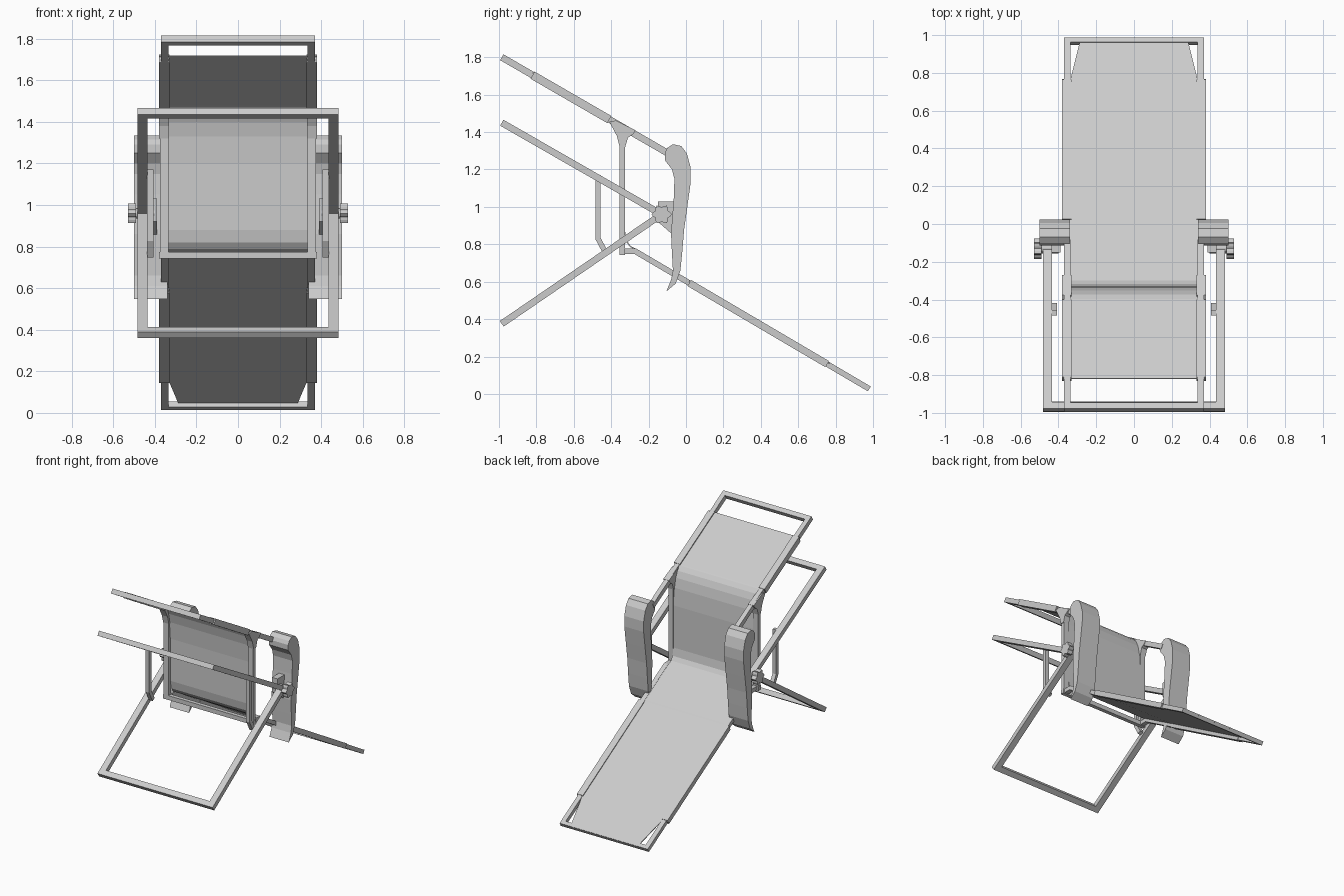
import bpy, bmesh, math
from mathutils import Vector

if "Cube" in bpy.data.objects:
    bpy.data.objects.remove(bpy.data.objects["Cube"])

grey = bpy.data.materials.new("light grey")
grey.use_nodes = True
colour = (0.6, 0.6, 0.6, 1)
grey.diffuse_color = colour
grey.node_tree.nodes["Principled BSDF"].inputs["Base Color"].default_value = colour


def finish(name, bm):
    bmesh.ops.recalc_face_normals(bm, faces=bm.faces)
    mesh = bpy.data.meshes.new(name)
    bm.to_mesh(mesh)
    bm.free()
    mesh.materials.append(grey)
    obj = bpy.data.objects.new(name, mesh)
    bpy.context.collection.objects.link(obj)
    return obj


def extrude(name, profile, x0, x1, mirror=True):
    """Extrude a (y, z) outline along x, on both sides if mirrored."""
    bm = bmesh.new()
    for s in ((1, -1) if mirror else (1,)):
        a = [bm.verts.new((s * x0, y, z)) for y, z in profile]
        b = [bm.verts.new((s * x1, y, z)) for y, z in profile]
        bm.faces.new(a)
        bm.faces.new(b[::-1])
        n = len(a)
        for i in range(n):
            bm.faces.new((a[i], a[(i + 1) % n], b[(i + 1) % n], b[i]))
    return finish(name, bm)


def beam(name, path, x0, x1, thick, mirror=True):
    """Mitred bar that follows a (y, z) path."""
    pts = [Vector(p) for p in path]
    left, right = [], []
    for i, p in enumerate(pts):
        d0 = (p - pts[i - 1]).normalized() if i else (pts[1] - p).normalized()
        d1 = (pts[i + 1] - p).normalized() if i < len(pts) - 1 else d0
        t = (d0 + d1).normalized()
        n = Vector((-t.y, t.x)) * thick / 2 / max(t.dot(d0), 0.5)
        left.append(p + n)
        right.append(p - n)
    return extrude(name, left + right[::-1], x0, x1, mirror)


def sheet(name, rows, thick=0.006):
    """Fabric lofted from rows of (half width, y, z)."""
    bm = bmesh.new()
    prev = None
    for w, y, z in rows:
        row = [bm.verts.new((s * w, y, z)) for s in (-1, 1)]
        if prev:
            bm.faces.new((prev[0], prev[1], row[1], row[0]))
        prev = row
    obj = finish(name, bm)
    mod = obj.modifiers.new("thickness", "SOLIDIFY")
    mod.thickness = thick
    mod.offset = 0
    return obj


def along(a, b, t):
    return tuple(Vector(a).lerp(Vector(b), t))


# Foot panel frame
foot, foot_in = (-0.985, 1.80), (-0.09, 1.283)
beam("foot_panel_rails", [foot, foot_in], 0.335, 0.37, 0.036)
beam("foot_panel_end_bar", [foot, along(foot, foot_in, 0.035)], -0.365, 0.365, 0.036, False)
beam("foot_fabric_sleeves", [(-0.82, 1.704), (-0.41, 1.467)], 0.33, 0.38, 0.044)

# Backrest frame
back_in, back_end = (-0.27, 0.762), (0.98, 0.027)
beam("backrest_rails", [(-0.34, 0.762), back_in, back_end], 0.335, 0.37, 0.03)
beam("backrest_end_bar", [along(back_in, back_end, 0.98), back_end], -0.365, 0.365, 0.03, False)
beam("backrest_fabric_sleeves", [along(back_in, back_end, 0.23),
                                 along(back_in, back_end, 0.82)], 0.33, 0.38, 0.038)

# Seat frame with flared corner plates
beam("seat_rails", [(-0.34, 0.742), (-0.34, 1.38)], 0.335, 0.375, 0.03)
extrude("seat_corner_plates", [(-0.41, 1.455), (-0.375, 1.462), (-0.27, 1.41), (-0.28, 1.39),
                               (-0.31, 1.37), (-0.325, 1.32), (-0.355, 1.32),
                               (-0.37, 1.38)], 0.332, 0.38)
extrude("seat_cross_bar", [(-0.355, 0.742), (-0.325, 0.742), (-0.325, 0.775),
                           (-0.355, 0.775)], -0.38, 0.38, False)

# One continuous sling
sheet("sling_fabric", [
    (0.38, -0.82, 1.717), (0.38, -0.41, 1.48), (0.335, -0.40, 1.473), (0.335, -0.375, 1.445),
    (0.335, -0.355, 1.40), (0.335, -0.34, 1.33), (0.335, -0.33, 1.2), (0.335, -0.33, 0.88),
    (0.335, -0.32, 0.82), (0.335, -0.30, 0.79), (0.335, -0.26, 0.768), (0.335, 0.01, 0.609),
    (0.38, 0.02, 0.604), (0.38, 0.765, 0.164), (0.335, 0.77, 0.161), (0.285, 0.97, 0.043),
    (0.285, 0.985, 0.034)])

# Crossing leg frames
pivot = (-0.13, 0.96)
for name, end in (("upper_leg", (-0.985, 1.45)), ("lower_leg", (-0.985, 0.375))):
    beam(name + "_rails", [end, pivot], 0.435, 0.483, 0.036)
    beam(name + "_end_bar", [end, along(end, pivot, 0.04)], -0.48, 0.48, 0.036, False)

# Leg spacer struts
beam("leg_struts", [(-0.47, 1.17), (-0.47, 0.83), (-0.43, 0.755)], 0.407, 0.437, 0.028)

# Armrests and their pivot brackets
extrude("armrests", [
    (-0.113, 1.29), (-0.10, 1.315), (-0.07, 1.335), (-0.025, 1.325), (0.005, 1.285),
    (0.025, 1.21), (0.025, 1.13), (0.007, 1.0), (-0.01, 0.88), (-0.02, 0.76),
    (-0.03, 0.66), (-0.055, 0.59), (-0.105, 0.548), (-0.08, 0.61), (-0.07, 0.66),
    (-0.075, 0.75), (-0.08, 0.86), (-0.073, 0.95), (-0.065, 1.05), (-0.062, 1.15),
    (-0.075, 1.2), (-0.113, 1.25)], 0.338, 0.5)
extrude("pivot_brackets", [(-0.15, 1.03), (-0.06, 1.03), (-0.07, 0.85), (-0.15, 0.92)],
        0.39, 0.437)

# Lobed knobs on the pivots
knob = []
for i in range(24):
    r = 0.046 + 0.008 * math.cos(i * math.tau / 4)
    a = i * math.tau / 24
    knob.append((pivot[0] + r * math.cos(a), pivot[1] + r * math.sin(a)))
extrude("pivot_knobs", knob, 0.49, 0.53)
hub = [(pivot[0] + 0.025 * math.cos(i * math.tau / 12),
        pivot[1] + 0.025 * math.sin(i * math.tau / 12)) for i in range(12)]
extrude("pivot_axles", hub, 0.4, 0.495)
